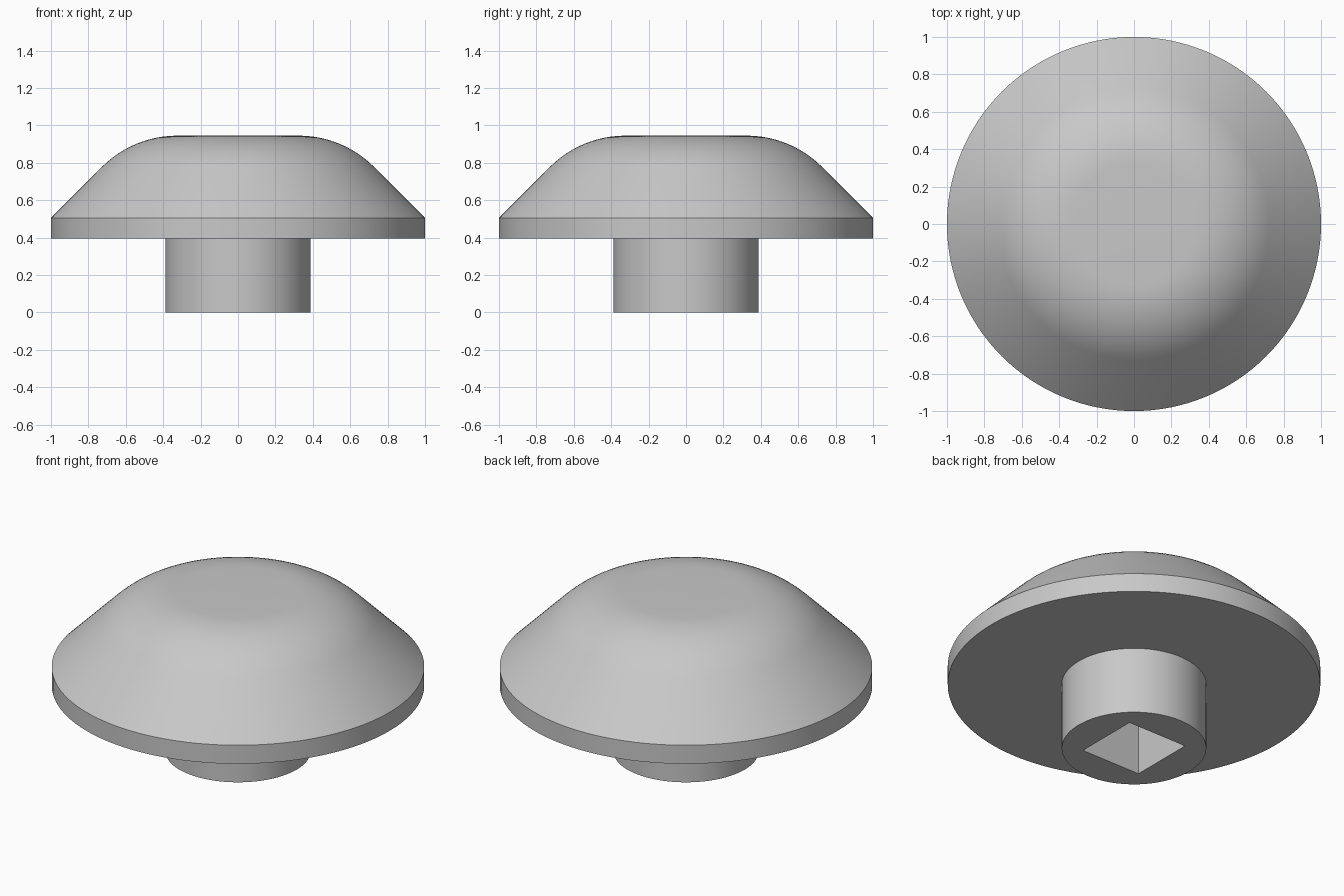
import bpy
import bmesh
from math import radians, sin, cos, tan, tau

old = bpy.data.objects.get("Cube")
if old:
    bpy.data.objects.remove(old, do_unlink=True)

SEGMENTS = 128
STEM_R, CAP_R = 0.388, 1.0
CAP_Z, RIM_Z, TOP_Z = 0.395, 0.505, 0.945
FILLET_R = 0.57
HOLE_SIDE, HOLE_DEPTH = 0.388, 0.395

grey = bpy.data.materials.new("light grey")
grey.use_nodes = True
grey.diffuse_color = (0.58, 0.58, 0.58, 1)
grey.node_tree.nodes["Principled BSDF"].inputs["Base Color"].default_value = grey.diffuse_color


def add_object(name, bm):
    bmesh.ops.recalc_face_normals(bm, faces=bm.faces)
    mesh = bpy.data.meshes.new(name)
    bm.to_mesh(mesh)
    bm.free()
    mesh.materials.append(grey)
    obj = bpy.data.objects.new(name, mesh)
    bpy.context.collection.objects.link(obj)
    return obj


def lathe(name, profile):
    """Revolve (radius, height) points and close both ends."""
    bm = bmesh.new()
    rings = [[bm.verts.new((r * cos(tau * i / SEGMENTS), r * sin(tau * i / SEGMENTS), z))
              for i in range(SEGMENTS)] for r, z in profile]
    for low, high in zip(rings, rings[1:]):
        for i in range(SEGMENTS):
            j = (i + 1) % SEGMENTS
            bm.faces.new((low[i], low[j], high[j], high[i]))
    bm.faces.new(rings[0])
    bm.faces.new(rings[-1])
    return add_object(name, bm)


# Knob: stem, rim, 45 degree cone, tangent fillet into the flat top
flat_r = CAP_R - (TOP_Z - RIM_Z) - FILLET_R * tan(radians(22.5))
profile = [(STEM_R, 0), (STEM_R, CAP_Z), (CAP_R, CAP_Z), (CAP_R, RIM_Z)]
STEPS = 12
for k in range(STEPS, -1, -1):
    a = radians(45) * k / STEPS
    profile.append((flat_r + FILLET_R * sin(a), TOP_Z - FILLET_R * (1 - cos(a))))
knob = lathe("knob", profile)

# Square shaft socket cut up into the stem
bm = bmesh.new()
bmesh.ops.create_cube(bm, size=1)
bmesh.ops.scale(bm, vec=(HOLE_SIDE, HOLE_SIDE, 2 * HOLE_DEPTH), verts=bm.verts)
cutter = add_object("socket_cutter", bm)
cutter.hide_render = True

bpy.ops.object.select_all(action='DESELECT')
knob.select_set(True)
bpy.context.view_layer.objects.active = knob
cut = knob.modifiers.new("socket", 'BOOLEAN')
cut.operation = 'DIFFERENCE'
cut.solver = 'EXACT'
cut.object = cutter
bpy.ops.object.modifier_apply(modifier=cut.name)
bpy.data.objects.remove(cutter, do_unlink=True)

bpy.ops.object.shade_smooth_by_angle(angle=radians(30))
